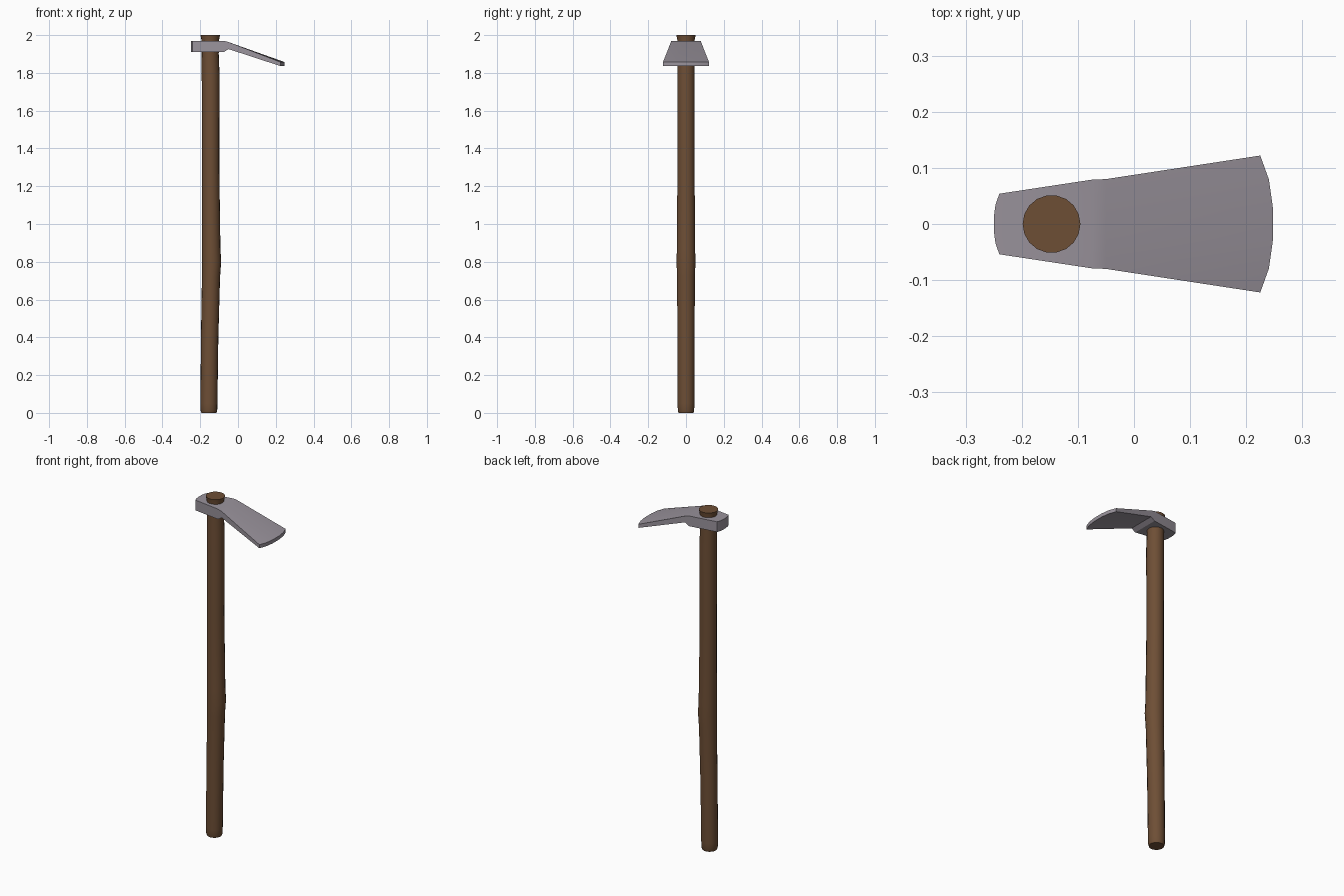
import bpy, math

if "Cube" in bpy.data.objects:
    bpy.data.objects.remove(bpy.data.objects["Cube"])


def material(name, rgb):
    m = bpy.data.materials.new(name)
    m.diffuse_color = (*rgb, 1)
    m.use_nodes = True
    m.node_tree.nodes["Principled BSDF"].inputs["Base Color"].default_value = m.diffuse_color
    return m


def make_object(name, verts, faces, mat, angle):
    me = bpy.data.meshes.new(name)
    me.from_pydata(verts, [], faces)
    me.materials.append(mat)
    ob = bpy.data.objects.new(name, me)
    bpy.context.collection.objects.link(ob)
    bpy.ops.object.select_all(action='DESELECT')
    ob.select_set(True)
    bpy.context.view_layer.objects.active = ob
    bpy.ops.object.mode_set(mode='EDIT')
    bpy.ops.mesh.select_all(action='SELECT')
    bpy.ops.mesh.normals_make_consistent(inside=False)
    bpy.ops.object.mode_set(mode='OBJECT')
    bpy.ops.object.shade_smooth_by_angle(angle=math.radians(angle))
    return ob


wood = material("brown wood", (0.155, 0.077, 0.036))
metal = material("grey metal", (0.32, 0.29, 0.33))

# Handle: slightly uneven round pole, rings of (z, centre x, radius)
rings = [(0, -0.154, 0.040), (0.012, -0.154, 0.044), (0.05, -0.154, 0.045),
         (0.4, -0.150, 0.046), (0.72, -0.143, 0.048), (0.8, -0.140, 0.051),
         (0.87, -0.142, 0.049), (1.3, -0.145, 0.046), (1.8, -0.145, 0.047),
         (1.9, -0.147, 0.045), (1.97, -0.147, 0.046), (2.0, -0.147, 0.0515)]
N = 18
verts = [(cx + r * math.cos(2 * math.pi * i / N), r * math.sin(2 * math.pi * i / N), z)
         for z, cx, r in rings for i in range(N)]
faces = [(k * N + i, k * N + (i + 1) % N, (k + 1) * N + (i + 1) % N, (k + 1) * N + i)
         for k in range(len(rings) - 1) for i in range(N)]
last = (len(rings) - 1) * N
faces += [tuple(range(N))[::-1], tuple(range(last, last + N))]
make_object("handle", verts, faces, wood, 35)

# Hoe head: stations of (x at middle, setback at edges, half width, top z, bottom z)
stations = [(-0.250, -0.010, 0.054, 1.970, 1.910),
            (-0.075, 0, 0.079, 1.970, 1.910),
            (-0.050, 0, 0.080, 1.963, 1.926),
            (0.248, 0.023, 0.122, 1.857, 1.836)]
across = [(-1, 1), (-0.65, 0.33), (-0.25, 0.03), (0.25, 0.03), (0.65, 0.33), (1, 1)]
C = len(across)
S = len(stations)
verts = [(x - back * w, half * t, (zt, zb)[side])
         for side in (0, 1)
         for x, back, half, zt, zb in stations for t, w in across]


def idx(side, s, c):
    return side * S * C + s * C + c


faces = []
for side in (0, 1):
    for s in range(S - 1):
        for c in range(C - 1):
            faces.append((idx(side, s, c), idx(side, s + 1, c),
                          idx(side, s + 1, c + 1), idx(side, s, c + 1)))
# Rim closing the top to the underside
rim = [(s, 0) for s in range(S)] + [(S - 1, c) for c in range(1, C)]
rim += [(s, C - 1) for s in range(S - 2, -1, -1)] + [(0, c) for c in range(C - 2, 0, -1)]
for a, b in zip(rim, rim[1:] + rim[:1]):
    faces.append((idx(0, *a), idx(0, *b), idx(1, *b), idx(1, *a)))
make_object("hoe_head", verts, faces, metal, 20)
